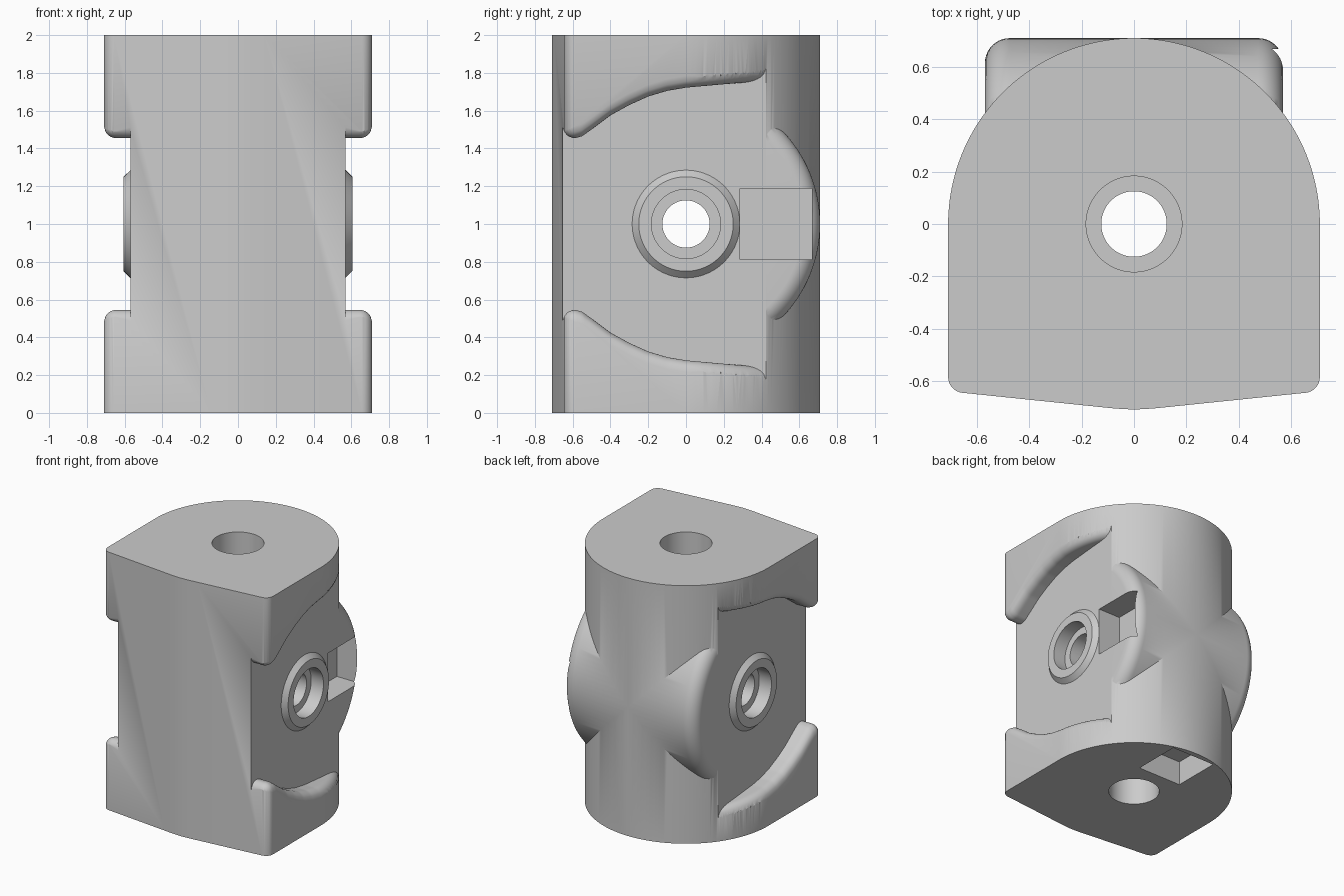
import bpy, bmesh, math
from mathutils import Matrix

cube = bpy.data.objects.get("Cube")
if cube:
    bpy.data.objects.remove(cube)

R = 0.71        # radius of both crossing barrels
FLAT = 0.57     # half width between the side flats
EDGE = 0.065    # rounding of the recess edges

grey = bpy.data.materials.new("cast grey")
grey.use_nodes = True
grey.diffuse_color = (0.6, 0.6, 0.6, 1)
grey.node_tree.nodes["Principled BSDF"].inputs["Base Color"].default_value = (0.6, 0.6, 0.6, 1)


def finish(bm, name):
    bmesh.ops.recalc_face_normals(bm, faces=bm.faces)
    me = bpy.data.meshes.new(name)
    bm.to_mesh(me)
    bm.free()
    me.materials.append(grey)
    ob = bpy.data.objects.new(name, me)
    bpy.context.collection.objects.link(ob)
    return ob


def prism(name, outline, height):
    bm = bmesh.new()
    face = bm.faces.new([bm.verts.new((x, y, 0)) for x, y in outline])
    top = bmesh.ops.extrude_face_region(bm, geom=[face], use_keep_orig=True)["geom"]
    bmesh.ops.translate(bm, verts=[v for v in top if isinstance(v, bmesh.types.BMVert)], vec=(0, 0, height))
    return finish(bm, name)


def lathe(name, profile, axis, segments=96, back_only=False):
    """Turn (radius, position) points about the x or z axis through the centre."""
    bm = bmesh.new()
    rings = []
    for r, h in profile:
        angles = [2 * math.pi * i / segments for i in range(segments)]
        rings.append([bm.verts.new((r * math.cos(a), r * math.sin(a), h)) for a in angles])
    for a, b in zip(rings, rings[1:]):
        for i in range(segments):
            j = (i + 1) % segments
            bm.faces.new((a[i], a[j], b[j], b[i]))
    bm.faces.new(rings[0])
    bm.faces.new(rings[-1])
    if axis == "x":
        bm.transform(Matrix.Rotation(math.pi / 2, 4, "Y"))
    bmesh.ops.translate(bm, verts=bm.verts, vec=(0, 0, 1))
    if back_only:
        bmesh.ops.bisect_plane(bm, geom=bm.verts[:] + bm.edges[:] + bm.faces[:],
                               plane_co=(0, 0.05, 0), plane_no=(0, -1, 0), clear_outer=True)
        bmesh.ops.holes_fill(bm, edges=[e for e in bm.edges if e.is_boundary])
    return finish(bm, name)


def box(name, low, high):
    bm = bmesh.new()
    bmesh.ops.create_cube(bm, size=1)
    for v in bm.verts:
        v.co = [h if c > 0 else l for c, l, h in zip(v.co, low, high)]
    return finish(bm, name)


def combine(body, tool, operation):
    mod = body.modifiers.new(tool.name, "BOOLEAN")
    mod.object, mod.operation, mod.solver = tool, operation, "EXACT"
    bpy.context.view_layer.objects.active = body
    bpy.ops.object.modifier_apply(modifier=mod.name)
    bpy.data.objects.remove(tool)
    bpy.context.view_layer.update()


# Upright body: round back, straight sides, shallow pointed front
arc = [(R * math.cos(math.pi * i / 96), R * math.sin(math.pi * i / 96)) for i in range(97)]
corner = [(0.65 + 0.06 * math.cos(a), -0.585 - 0.06 * math.sin(a))
          for a in [math.radians(84) * i / 8 for i in range(9)]]
right = corner + [(0.14, -0.698), (0.07, -0.705)]
front = [(-x, y) for x, y in right] + [(0, -0.709)] + right[::-1]
body = prism("valve_body", arc + front, 2)

# Side recesses: swept wall that rolls over where it meets the outer skin
CURVE = [(-0.8, 1.455), (-0.585, 1.455), (-0.55, 1.465), (-0.5, 1.5), (-0.4, 1.575), (-0.3, 1.63),
         (-0.2, 1.675), (-0.1, 1.705), (0, 1.722), (0.2, 1.74), (0.5, 1.765)]


def wall_height(y):
    for (y0, z0), (y1, z1) in zip(CURVE, CURVE[1:]):
        if y <= y1:
            return z0 + (z1 - z0) * (y - y0) / (y1 - y0)


def rollover(x, y):
    inner = R - EDGE
    if y > 0:
        h = math.hypot(x, y) - inner
    else:
        h = math.hypot(max(0, x - inner), max(0, -0.588 - y))
    h = min(max(h, 0), EDGE)
    return EDGE - math.sqrt(EDGE ** 2 - h ** 2)


def recess(side):
    bm = bmesh.new()
    nx, ny = 16, 90
    xs = [FLAT + 0.15 * i / nx for i in range(nx + 1)]
    ys = [-0.75 + 1.2 * j / ny for j in range(ny + 1)]
    layers = []
    for sign in (1, -1):
        grid = [[bm.verts.new((side * x, y, 1 + sign * (wall_height(y) - 1 + rollover(x, y))))
                 for y in ys] for x in xs]
        for i in range(nx):
            for j in range(ny):
                bm.faces.new((grid[i][j], grid[i + 1][j], grid[i + 1][j + 1], grid[i][j + 1]))
        layers.append(grid)
    up, low = layers
    for i in (0, nx):
        bm.faces.new(up[i] + low[i][::-1])
    for j in (0, ny):
        bm.faces.new([row[j] for row in up] + [row[j] for row in low][::-1])
    return finish(bm, "side_recess")


for side in (1, -1):
    combine(body, recess(side), "DIFFERENCE")

# Cross barrel behind, with rounded rims
CAP, RIM = FLAT - 0.0005, 0.095
rim = [(R - RIM + RIM * math.sin(a), CAP - RIM + RIM * math.cos(a))
       for a in [math.pi / 2 * i / 10 for i in range(11)]]
barrel = lathe("cross_barrel", [(r, -h) for r, h in rim] + rim[::-1], "x", 128, back_only=True)
combine(body, barrel, "UNION")

# Chamfered bosses on both flats
bosses = lathe("port_bosses", [(0.25, -0.605), (0.287, -0.568), (0.287, 0.568), (0.25, 0.605)], "x")
combine(body, bosses, "UNION")

# Stepped bores along both axes
for axis, end, step in (("x", 0.7, 0.5), ("z", 1.1, 0.65)):
    wide, narrow = 0.183, 0.125
    bore = lathe("bore", [(wide, -end), (wide, -step), (narrow, -step),
                          (narrow, step), (wide, step), (wide, end)], axis)
    combine(body, bore, "DIFFERENCE")

# Square pockets in the left flat and the underside
half, near, far, floor = 0.188, 0.287, 0.668, 0.19
combine(body, box("side_pocket", (FLAT - floor, near, 1 - half), (0.8, far, 1 + half)), "DIFFERENCE")
combine(body, box("base_pocket", (-half, near, -0.1), (half, far, floor)), "DIFFERENCE")

# Smooth curves, crisp machined edges
bpy.ops.object.select_all(action="DESELECT")
body.select_set(True)
bpy.context.view_layer.objects.active = body
bpy.ops.object.shade_smooth_by_angle(angle=math.radians(30))
